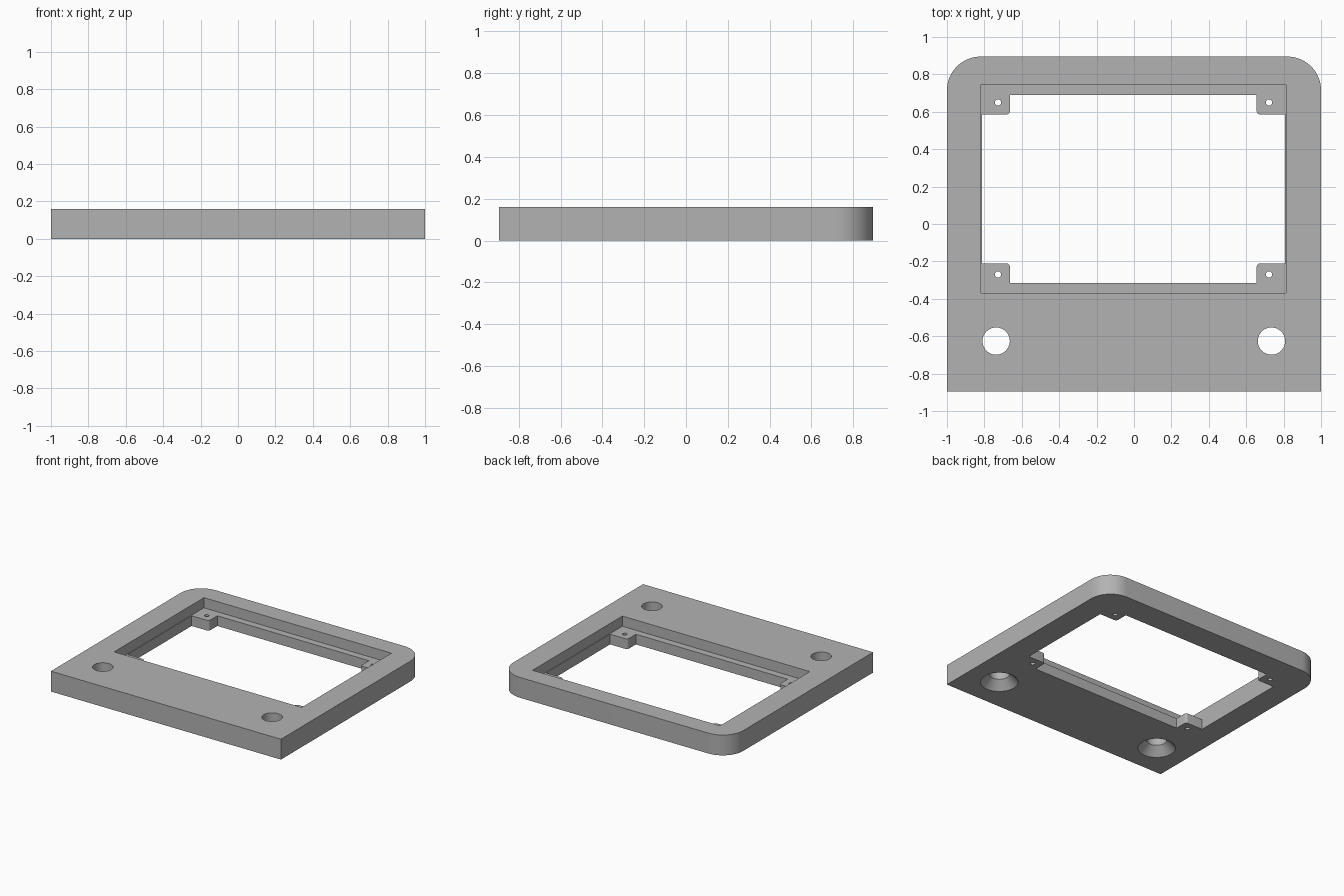
import bpy
import bmesh
from math import radians, pi, sin, cos
from mathutils import Vector

cube = bpy.data.objects.get("Cube")
if cube:
    bpy.data.objects.remove(cube, do_unlink=True)

HEIGHT = 0.16
LEDGE = 0.08      # height of the recessed ledge and screw tabs
BELOW, ABOVE = -0.1, 0.3

grey = bpy.data.materials.new("plain grey")
grey.use_nodes = True
colour = (0.45, 0.45, 0.45, 1)
grey.diffuse_color = colour
grey.node_tree.nodes["Principled BSDF"].inputs["Base Color"].default_value = colour


def finish(name, bm):
    bmesh.ops.recalc_face_normals(bm, faces=bm.faces)
    mesh = bpy.data.meshes.new(name)
    bm.to_mesh(mesh)
    bm.free()
    obj = bpy.data.objects.new(name, mesh)
    bpy.context.collection.objects.link(obj)
    mesh.materials.append(grey)
    return obj


def rounded(corners, steps):
    """Outline from (x, y, radius) corners that are all right angles."""
    out = []
    for i, (x, y, r) in enumerate(corners):
        p = Vector((x, y))
        if r == 0:
            out.append(p)
            continue
        a = (Vector(corners[i - 1][:2]) - p).normalized()
        b = (Vector(corners[(i + 1) % len(corners)][:2]) - p).normalized()
        for k in range(steps + 1):
            t = k / steps * pi / 2
            out.append(p + a * r * (1 - sin(t)) + b * r * (1 - cos(t)))
    return out


def prism(name, outline, z0, z1):
    bm = bmesh.new()
    face = bm.faces.new([bm.verts.new((p[0], p[1], z0)) for p in outline])
    top = bmesh.ops.extrude_face_region(bm, geom=[face])["geom"]
    verts = [v for v in top if isinstance(v, bmesh.types.BMVert)]
    bmesh.ops.translate(bm, verts=verts, vec=(0, 0, z1 - z0))
    return finish(name, bm)


def turned(name, x, y, profile, sides):
    """Solid of revolution from (radius, z) pairs."""
    bm = bmesh.new()
    rings = [[bm.verts.new((x + r * cos(2 * pi * k / sides),
                            y + r * sin(2 * pi * k / sides), z))
              for k in range(sides)] for r, z in profile]
    for low, high in zip(rings, rings[1:]):
        for k in range(sides):
            n = (k + 1) % sides
            bm.faces.new((low[k], low[n], high[n], high[k]))
    bm.faces.new(rings[0])
    bm.faces.new(rings[-1])
    return finish(name, bm)


# Plate with two rounded back corners
frame = prism("frame_plate", rounded([(-1, -0.895, 0), (1, -0.895, 0),
                                      (1, 0.895, 0.18), (-1, 0.895, 0.18)], 16),
              0, HEIGHT)

# Shallow pocket cut from the top
left, right, front, back = -0.818, 0.813, -0.37, 0.745
cutters = [prism("pocket_cutter", [(left, front), (right, front),
                                   (right, back), (left, back)], LEDGE, ABOVE)]

# Through opening, leaving a tab in each corner
l, r, f, b = -0.813, 0.807, -0.315, 0.69
tl, tr, tf, tb = -0.663, 0.656, -0.21, 0.585
e = 0.02
opening = [(tl, f, 0), (tr, f, 0), (tr, tf, e), (r, tf, 0),
           (r, tb, 0), (tr, tb, e), (tr, b, 0), (tl, b, 0),
           (tl, tb, e), (l, tb, 0), (l, tf, 0), (tl, tf, e)]
cutters.append(prism("opening_cutter", rounded(opening, 6), BELOW, ABOVE))

# Screw holes in the tabs
for x in (-0.727, 0.722):
    for y in (-0.27, 0.65):
        cutters.append(turned("screw_cutter", x, y,
                              [(0.017, BELOW), (0.017, ABOVE)], 20))

# Large holes, countersunk from below
for x in (-0.737, 0.735):
    cutters.append(turned("countersink_cutter", x, -0.626,
                          [(0.135, BELOW), (0.135, 0), (0.073, 0.065),
                           (0.073, ABOVE)], 40))

for cutter in cutters:
    cutter.hide_render = True
    mod = frame.modifiers.new(cutter.name, "BOOLEAN")
    mod.operation = "DIFFERENCE"
    mod.solver = "EXACT"
    mod.object = cutter

# Apply the cuts and discard the cutters
bpy.context.view_layer.update()
graph = bpy.context.evaluated_depsgraph_get()
result = bpy.data.meshes.new_from_object(frame.evaluated_get(graph))
frame.modifiers.clear()
frame.data = result
for cutter in cutters:
    bpy.data.objects.remove(cutter, do_unlink=True)

bpy.ops.object.select_all(action="DESELECT")
frame.select_set(True)
bpy.context.view_layer.objects.active = frame
bpy.ops.object.shade_smooth_by_angle(angle=radians(30))
